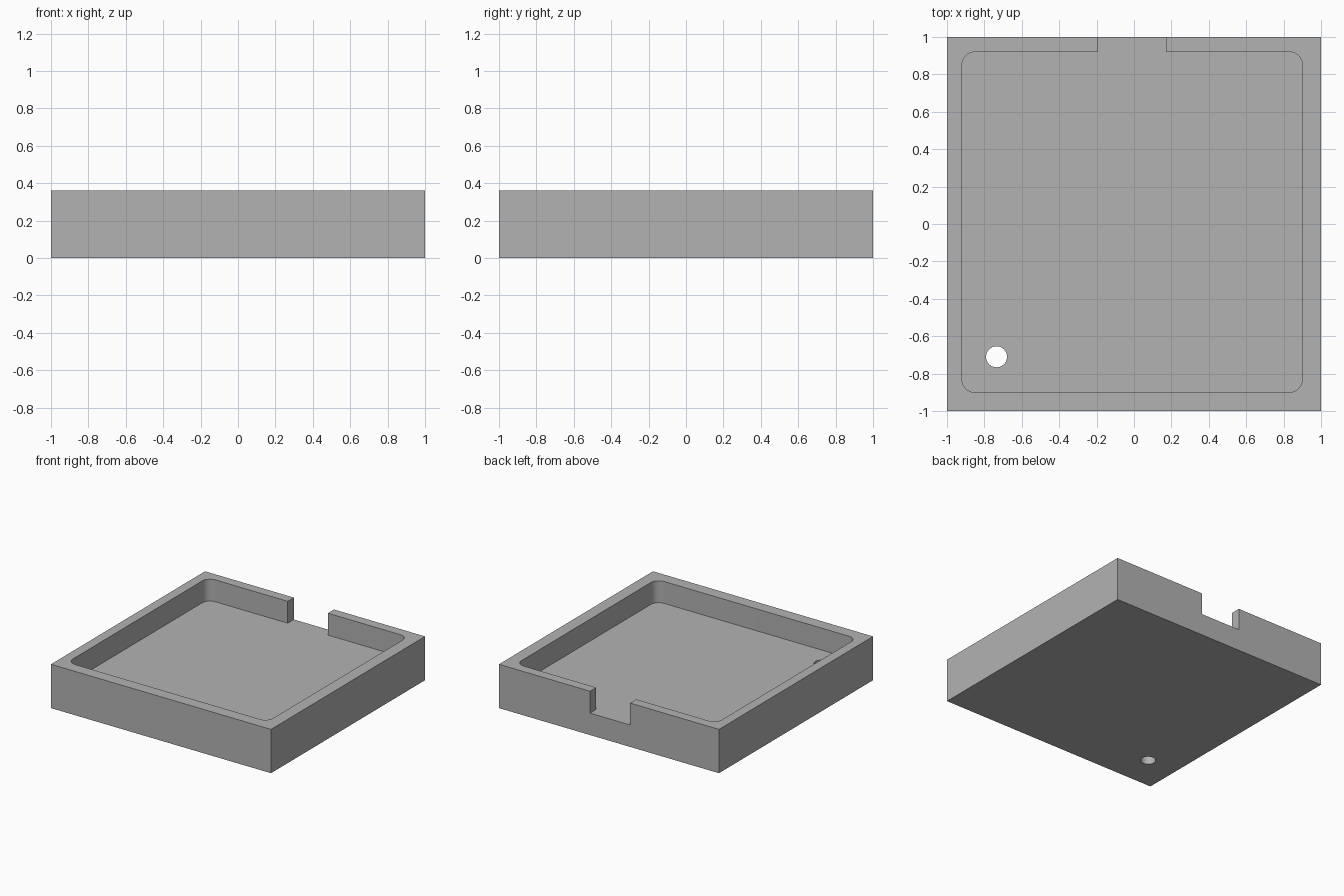
import bpy, bmesh, math

cube = bpy.data.objects.get("Cube")
if cube:
    bpy.data.objects.remove(cube, do_unlink=True)

HEIGHT, FLOOR = 0.36, 0.18
CX, CY, HALF, CORNER = -0.01, 0.01, 0.91, 0.07   # pocket centre, half width, corner radius
NOTCH = 0.182                                    # half width of the rear opening

grey = bpy.data.materials.new("plain grey")
grey.use_nodes = True
colour = (0.45, 0.45, 0.45, 1)
grey.diffuse_color = colour
grey.node_tree.nodes["Principled BSDF"].inputs["Base Color"].default_value = colour


def prism(name, outline, z0, z1):
    """Extrude a counter-clockwise outline from z0 to z1."""
    bm = bmesh.new()
    base = bm.faces.new([bm.verts.new((x, y, z0)) for x, y in outline])
    top = bmesh.ops.extrude_face_region(bm, geom=[base])["geom"]
    bmesh.ops.translate(bm, vec=(0, 0, z1 - z0),
                        verts=[v for v in top if isinstance(v, bmesh.types.BMVert)])
    bmesh.ops.recalc_face_normals(bm, faces=bm.faces)
    mesh = bpy.data.meshes.new(name)
    bm.to_mesh(mesh)
    bm.free()
    mesh.materials.append(grey)
    obj = bpy.data.objects.new(name, mesh)
    bpy.context.collection.objects.link(obj)
    return obj


def arc(cx, cy, r, start, sweep, steps):
    angles = [math.radians(start + sweep * i / steps) for i in range(steps + 1)]
    return [(cx + r * math.cos(a), cy + r * math.sin(a)) for a in angles]


def cut(target, cutter):
    mod = target.modifiers.new(cutter.name, 'BOOLEAN')
    mod.operation, mod.solver, mod.object = 'DIFFERENCE', 'EXACT', cutter
    cutter.hide_render = True
    bpy.context.view_layer.objects.active = target
    bpy.ops.object.modifier_apply(modifier=mod.name)
    bpy.data.objects.remove(cutter, do_unlink=True)


# Solid square block
tray = prism("tray", [(-1, -1), (1, -1), (1, 1), (-1, 1)], 0, HEIGHT)

# Rounded pocket with the rear opening in one outline
inset = HALF - CORNER
corners = [arc(CX + sx * inset, CY + sy * inset, CORNER, start, 90, 10)
           for sx, sy, start in ((-1, -1, 180), (1, -1, 270), (1, 1, 0), (-1, 1, 90))]
back = CY + HALF
opening = [(CX + NOTCH, back), (CX + NOTCH, 1.2), (CX - NOTCH, 1.2), (CX - NOTCH, back)]
outline = corners[0] + corners[1] + corners[2] + opening + corners[3]
cut(tray, prism("pocket_cutter", outline, FLOOR, HEIGHT + 0.2))

# Drain hole through the floor
cut(tray, prism("hole_cutter", arc(-0.735, -0.71, 0.056, 0, 354.375, 63), -0.2, HEIGHT))

# Smooth curved walls, sharp edges elsewhere
bpy.ops.object.select_all(action='DESELECT')
tray.select_set(True)
bpy.context.view_layer.objects.active = tray
bpy.ops.object.shade_smooth_by_angle(angle=math.radians(30))
